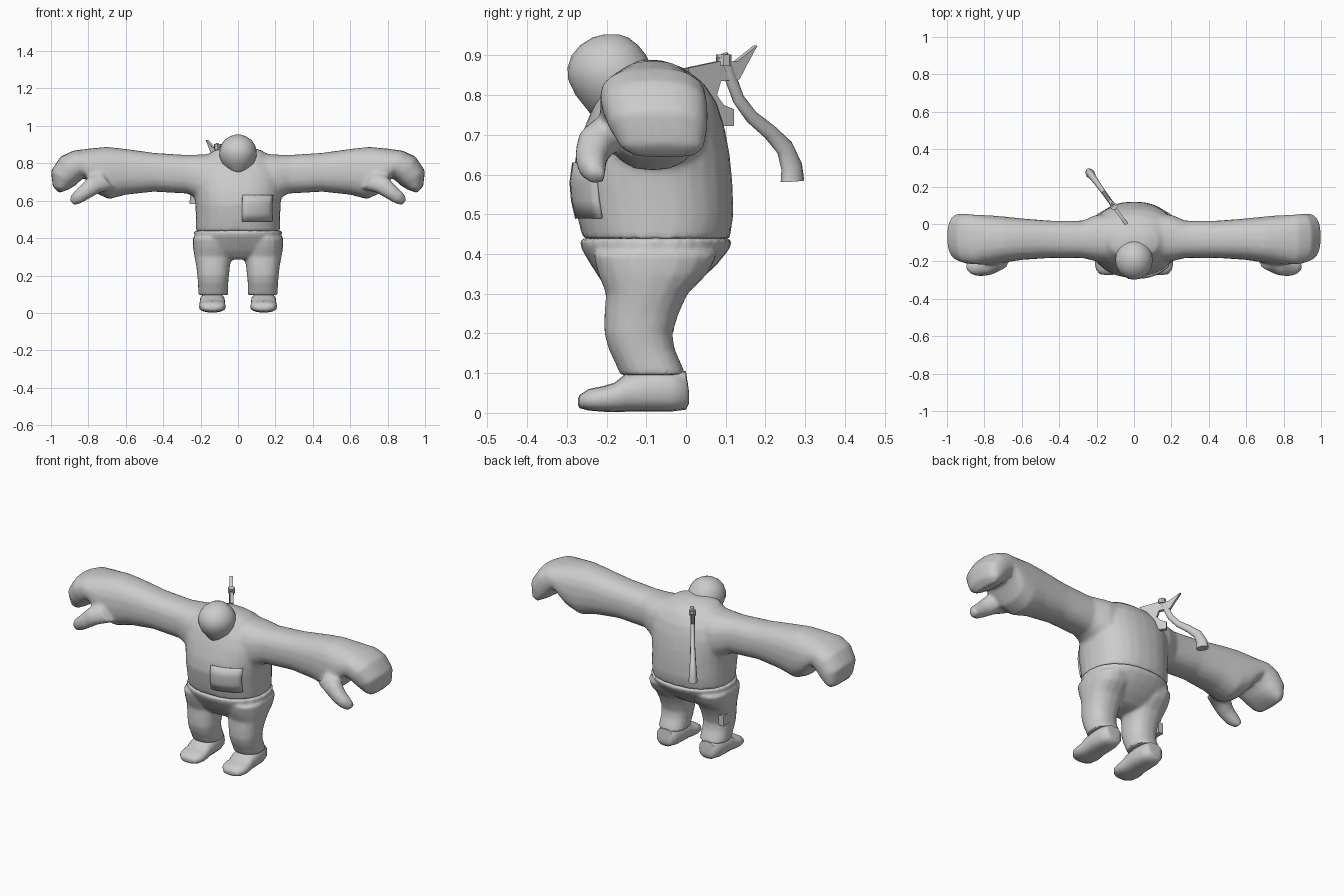
import bpy, bmesh, math
from mathutils import Vector as V

if "Cube" in bpy.data.objects:
    bpy.data.objects.remove(bpy.data.objects["Cube"])

grey = bpy.data.materials.new("plain_grey")
grey.diffuse_color = (0.6, 0.6, 0.6, 1)
grey.use_nodes = True
grey.node_tree.nodes["Principled BSDF"].inputs["Base Color"].default_value = grey.diffuse_color


def finish(ob, angle=50):
    ob.data.materials.clear()
    ob.data.materials.append(grey)
    bpy.ops.object.select_all(action='DESELECT')
    ob.select_set(True)
    bpy.context.view_layer.objects.active = ob
    bpy.ops.object.shade_smooth_by_angle(angle=math.radians(angle))
    return ob


def from_bmesh(name, bm):
    bmesh.ops.recalc_face_normals(bm, faces=bm.faces)
    me = bpy.data.meshes.new(name)
    bm.to_mesh(me)
    bm.free()
    ob = bpy.data.objects.new(name, me)
    bpy.context.collection.objects.link(ob)
    return ob


def spow(a, p):
    return math.copysign(abs(a) ** (2 / p), a)


def loft(bm, rings, n=20, p=2.2):
    """Skin closed rings given as (centre, half axis u, half axis v)."""
    rows = []
    for c, u, v in rings:
        row = []
        for i in range(n):
            a = 2 * math.pi * i / n
            row.append(bm.verts.new(V(c) + V(u) * spow(math.cos(a), p) + V(v) * spow(math.sin(a), p)))
        rows.append(row)
    for r, s in zip(rows, rows[1:]):
        for i in range(n):
            j = (i + 1) % n
            bm.faces.new((r[i], r[j], s[j], s[i]))
    bm.faces.new(rows[0])
    bm.faces.new(rows[-1])


def flat(rings, x=0):
    """Horizontal rings from (z, front y, back y, half width)."""
    return [((x, (f + b) / 2, z), (w, 0, 0), (0, (b - f) / 2, 0)) for z, f, b, w in rings]


def mirror(rings, s):
    return [tuple(V((s * q[0], q[1], q[2])) for q in ring) for ring in rings]


def fuse(ob, voxel, rounds, ratio):
    """Weld overlapping volumes into one soft skin."""
    m = ob.modifiers.new("weld", 'REMESH')
    m.mode, m.voxel_size = 'VOXEL', voxel
    m = ob.modifiers.new("soften", 'SMOOTH')
    m.factor, m.iterations = 0.5, rounds
    m = ob.modifiers.new("reduce", 'DECIMATE')
    m.ratio = ratio
    bpy.context.view_layer.objects.active = ob
    for name in ("weld", "soften", "reduce"):
        bpy.ops.object.modifier_apply(modifier=name)
    return finish(ob)


# Shirt with arms, mitten hands and thumbs
torso = [(.438, -.26, .11, .225), (.5, -.275, .12, .225), (.58, -.288, .117, .228),
         (.65, -.277, .11, .235), (.72, -.255, .097, .24), (.78, -.23, .078, .22),
         (.83, -.2, .045, .18), (.868, -.18, -.005, .13), (.888, -.15, -.06, .06)]
# each arm section: top x, top z, bottom x, bottom z, front y, back y
arm = [(.05, .86, .05, .60, -.21, .06), (.2, .847, .2, .60, -.20, .05),
       (.28, .845, .27, .638, -.182, .018), (.45, .856, .45, .648, -.182, .018),
       (.6, .877, .6, .632, -.192, .03), (.7, .888, .69, .608, -.207, .04),
       (.79, .88, .76, .64, -.217, .047), (.88, .868, .82, .725, -.217, .05),
       (.95, .835, .845, .705, -.212, .055), (1.0, .76, .865, .685, -.195, .055),
       (.99, .675, .905, .66, -.165, .045), (.955, .64, .935, .65, -.13, .02)]
arm_rings = [(((a + c) / 2, (f + k) / 2, (b + d) / 2), (0, (k - f) / 2, 0),
              ((a - c) / 2, 0, (b - d) / 2)) for a, b, c, d, f, k in arm]
thumb = [(.70, -.18, .71, .06), (.77, -.222, .685, .052), (.82, -.238, .645, .042),
         (.86, -.237, .615, .036), (.89, -.225, .592, .022)]
thumb_rings = [((x, y, z), (0, r, 0), (.6 * r, 0, .8 * r)) for x, y, z, r in thumb]
bm = bmesh.new()
loft(bm, flat(torso), 28, 2.3)
for s in (1, -1):
    loft(bm, mirror(arm_rings, s), 20, 2.4)
    loft(bm, mirror(thumb_rings, s), 12)
fuse(from_bmesh("shirt_and_arms", bm), .011, 4, .4)

# Chest pocket: raised patch following the front of the shirt
bm = bmesh.new()
grid = []
for z, f, b, w in [(.49, -.274, .12, .226), (.535, -.284, .118, .227),
                   (.58, -.288, .117, .228), (.63, -.281, .112, .233)]:
    row = []
    for i in range(7):
        a = math.radians(-86 + 46 * i / 6)
        row.append(bm.verts.new((w * spow(math.cos(a), 2.3),
                                 (f + b) / 2 + (b - f) / 2 * spow(math.sin(a), 2.3), z)))
    grid.append(row)
for r, s in zip(grid, grid[1:]):
    for i in range(6):
        bm.faces.new((r[i], r[i + 1], s[i + 1], s[i]))
pocket = from_bmesh("chest_pocket", bm)
m = pocket.modifiers.new("thickness", 'SOLIDIFY')
m.thickness, m.offset = .012, 0
finish(pocket, 40)

# Head: rounded on top, tapering to the chin
head = [(.745, -.235, -.13, .03), (.765, -.25, -.10, .062), (.80, -.278, -.085, .088),
        (.84, -.297, -.08, .099), (.87, -.298, -.085, .1), (.90, -.288, -.1, .089),
        (.925, -.267, -.12, .072), (.945, -.235, -.145, .042), (.953, -.205, -.17, .015)]
bm = bmesh.new()
loft(bm, flat(head), 20, 2)
finish(from_bmesh("head", bm), 70)

# Trousers: hips welded to two legs
hips = [(.44, -.27, .12, .237), (.41, -.262, .108, .233), (.37, -.238, .075, .225),
        (.33, -.212, .03, .20), (.295, -.18, -.02, .13), (.285, -.15, -.05, .06)]
leg = [(.40, -.235, .08, .11), (.35, -.222, .055, .108), (.30, -.202, .005, .1),
       (.25, -.206, -.018, .09), (.20, -.206, -.034, .085), (.16, -.195, -.028, .081),
       (.12, -.176, -.01, .08), (.095, -.166, .0, .08)]
bm = bmesh.new()
loft(bm, flat(hips), 28, 2.2)
for s in (1, -1):
    loft(bm, flat(leg, s * .133), 18, 2.3)
fuse(from_bmesh("trousers", bm), .009, 3, .4)

# Small pouch on the outer leg
bm = bmesh.new()
bmesh.ops.create_cube(bm, size=1)
for v in bm.verts:
    v.co = V((-.205 + .03 * v.co.x, -.06 + .06 * v.co.y, .235 + .06 * v.co.z))
finish(from_bmesh("leg_pouch", bm), 30)

# Shoes: sections from heel to toe (y, bottom, top, half width)
shoe = [(.008, .025, .05, .03), (.0, .008, .105, .052), (-.04, .003, .11, .064),
        (-.1, .003, .11, .068), (-.15, .003, .1, .068), (-.18, .002, .076, .07),
        (-.21, .003, .067, .072), (-.245, .006, .06, .066), (-.268, .012, .045, .045),
        (-.272, .02, .035, .02)]
for s, side in ((1, "left"), (-1, "right")):
    bm = bmesh.new()
    loft(bm, [((s * .137, y, (a + b) / 2), (w, 0, 0), (0, 0, (b - a) / 2))
              for y, a, b, w in shoe], 16, 2.6)
    finish(from_bmesh(side + "_shoe", bm), 60)

# Axe on the back, lying in an upright diagonal plane
def axe_x(y):
    return -.04 - .72 * y


side = V((.81, .58, 0))
blade = [(.175, .925), (.125, .885), (.08, .885), (.0, .868), (.02, .80), (.085, .722),
         (.115, .722), (.115, .765), (.09, .775), (.073, .8), (.083, .835), (.13, .84), (.148, .875)]
bm = bmesh.new()
front, back = ([bm.verts.new(V((axe_x(y), y, z)) + side * t) for y, z in blade] for t in (.009, -.009))
bm.faces.new(front)
bm.faces.new(back[::-1])
for i in range(len(blade)):
    j = (i + 1) % len(blade)
    bm.faces.new((front[i], back[i], back[j], front[j]))
finish(from_bmesh("axe_head", bm), 30)

# Axe handle: curved shaft swelling at the grip, with a cap on top
path = [(.09, .9, .017), (.11, .85, .015), (.132, .79, .015), (.165, .745, .016),
        (.21, .708, .018), (.248, .668, .022), (.266, .62, .027), (.268, .583, .03)]
rings = []
for i, (y, z, r) in enumerate(path):
    a, b = path[max(i - 1, 0)], path[min(i + 1, len(path) - 1)]
    p, q = (V((axe_x(k[0]), k[0], k[1])) for k in (a, b))
    across = (q - p).normalized().cross(side)
    rings.append(((axe_x(y), y, z), side * r * .8, across * r * 1.1))
bm = bmesh.new()
loft(bm, rings, 10, 2)
finish(from_bmesh("axe_handle", bm), 50)
bm = bmesh.new()
loft(bm, [((axe_x(.095), .095, z), (.02, 0, 0), (0, .02, 0)) for z in (.875, .902)], 8, 2)
finish(from_bmesh("axe_cap", bm), 30)
